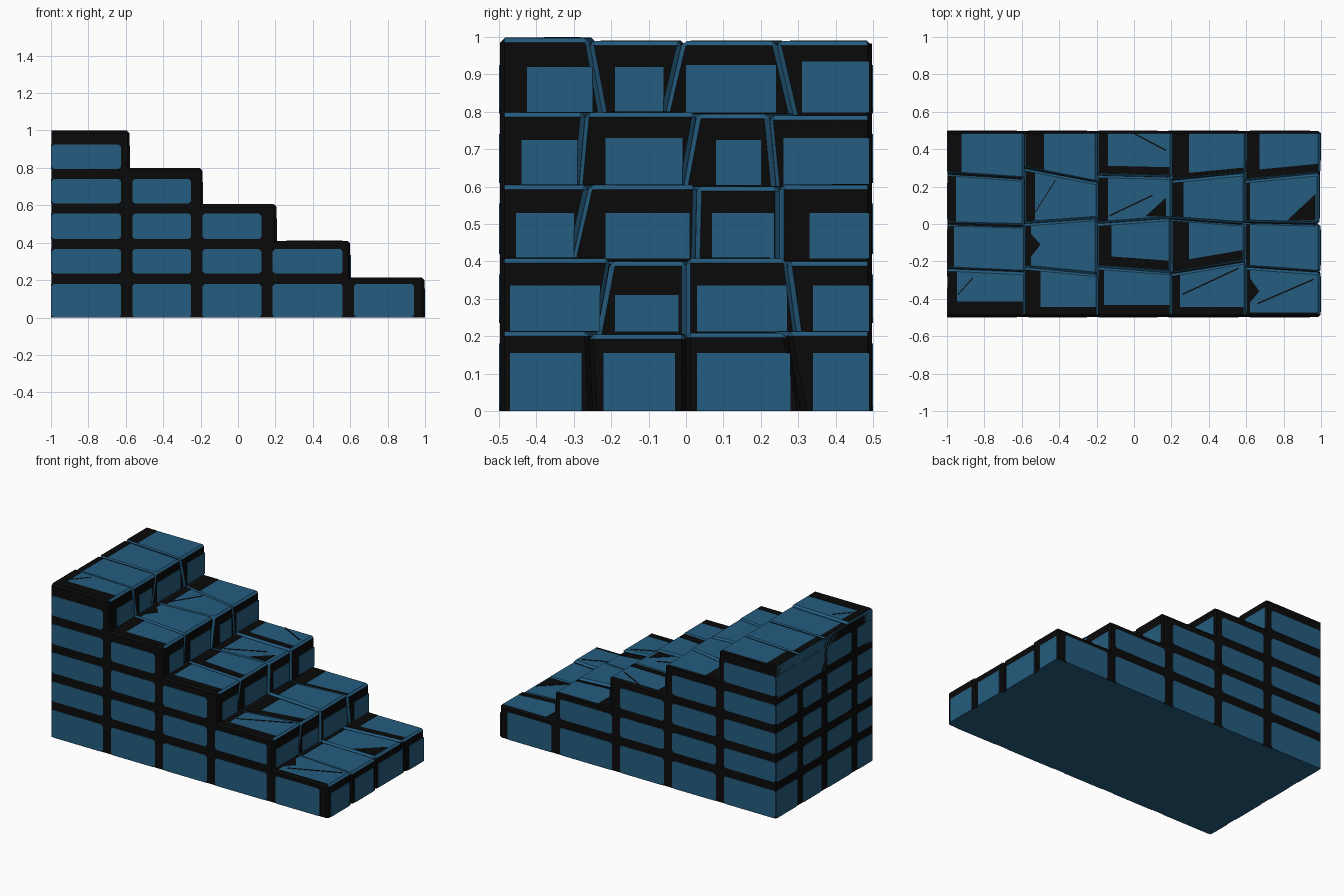
import bpy, bmesh, random
from mathutils import Vector

random.seed(4)
old = bpy.data.objects.get("Cube")
if old:
    bpy.data.objects.remove(old, do_unlink=True)


def material(name, rgb):
    m = bpy.data.materials.new(name)
    m.use_nodes = True
    m.diffuse_color = (*rgb, 1)
    m.node_tree.nodes["Principled BSDF"].inputs["Base Color"].default_value = (*rgb, 1)
    return m


BLUE = material("slate_blue", (0.018, 0.108, 0.212))
DARK = material("mortar_black", (0.003, 0.003, 0.003))


def finish(name, bm, mats):
    bmesh.ops.recalc_face_normals(bm, faces=bm.faces)
    mesh = bpy.data.meshes.new(name)
    bm.to_mesh(mesh)
    bm.free()
    for m in mats:
        mesh.materials.append(m)
    obj = bpy.data.objects.new(name, mesh)
    bpy.context.collection.objects.link(obj)
    return obj


def add_prism(bm, points, offset):
    """Closed prism: a flat polygon swept along an offset."""
    low = [bm.verts.new(p) for p in points]
    high = [bm.verts.new(Vector(p) + Vector(offset)) for p in points]
    bm.faces.new(low)
    bm.faces.new(high)
    for i in range(len(low)):
        j = (i + 1) % len(low)
        bm.faces.new((low[i], low[j], high[j], high[i]))


def plates(name, items, mat):
    bm = bmesh.new()
    for points, offset in items:
        add_prism(bm, points, offset)
    return finish(name, bm, [mat])


def clipped_rect(a0, a1, b0, b1, r=0.012):
    """Rectangle outline with clipped corners."""
    return [(a0 + r, b0), (a1 - r, b0), (a1, b0 + r), (a1, b1 - r),
            (a1 - r, b1), (a0 + r, b1), (a0, b1 - r), (a0, b0 + r)]


def lerp(a, b, t):
    return a + (b - a) * t


SIDE, SKIN = 0.497, 0.003

# Steps, lowest first: nose, height
NOSE = [0.997, 0.6, 0.205, -0.19, -0.58]
TOP = [0.212, 0.408, 0.604, 0.798, 0.997]

# Joints between the four stones of a step: back, nose top, nose bottom
JOINTS = [
    [(-0.23, -0.26, -0.25), (0.01, 0, 0), (0.23, 0.27, 0.31)],
    [(-0.27, -0.2, -0.24), (0.03, 0, 0), (0.23, 0.27, 0.3)],
    [(-0.23, -0.26, -0.31), (0, 0.03, 0.025), (0.26, 0.25, 0.25)],
    [(-0.23, -0.27, -0.29), (0, 0.03, -0.01), (0.3, 0.22, 0.24)],
    [(-0.24, -0.26, -0.22), (0, -0.01, -0.06), (0.27, 0.24, 0.29)],
]

# Riser panels of each step: y from, y to, height of the top edge
RISERS = [
    [(-0.47, -0.28, 0.155), (-0.22, -0.03, 0.155), (0.03, 0.28, 0.155), (0.34, 0.49, 0.155)],
    [(-0.47, -0.23, 0.335), (-0.19, -0.02, 0.31), (0.03, 0.27, 0.335), (0.34, 0.49, 0.335)],
    [(-0.455, -0.3, 0.53), (-0.215, 0.01, 0.53), (0.07, 0.235, 0.53), (0.33, 0.49, 0.53)],
    [(-0.44, -0.29, 0.725), (-0.215, -0.01, 0.73), (0.08, 0.2, 0.725), (0.26, 0.49, 0.73)],
    [(-0.425, -0.25, 0.92), (-0.19, -0.06, 0.92), (0, 0.24, 0.925), (0.31, 0.49, 0.935)],
]

# Mortar on each tread stone: strip at the back, strip along its low-y side
MORTAR = [
    [(0.02, 0.01), (0.02, 0), (0.02, 0), (0.07, 0.04)],
    [(0.04, 0.04), (0.09, 0.05), (0.06, 0), (0.09, 0.02)],
    [(0.03, 0.05), (0.07, 0.05), (0.05, 0), (0.05, 0.04)],
    [(0.08, 0.04), (0.03, 0), (0.05, 0), (0.1, 0)],
    [(0.05, 0.07), (0.035, 0), (0.045, 0), (0.075, 0)],
]

# Solid stair body
profile = [(-SIDE - 0.5, 0), (NOSE[0] - 0.02, 0)]
for i in range(5):
    profile.append((NOSE[i] - 0.02, TOP[i] - 0.015))
    if i < 4:
        profile.append((NOSE[i + 1] - 0.02, TOP[i] - 0.015))
profile.append((-SIDE - 0.5, TOP[4] - 0.015))
bm = bmesh.new()
add_prism(bm, [(x, -SIDE, z) for x, z in profile], (0, 2 * SIDE, 0))
bmesh.ops.recalc_face_normals(bm, faces=bm.faces)
for f in bm.faces:
    f.material_index = 0 if f.normal.z < -0.9 else 1
finish("stair_body", bm, [BLUE, DARK])

riser_panels, tread_mortar = [], []
tread_height = {}

# Wedge-shaped stones of each step
for s in range(5):
    back = -SIDE - 0.5 if s == 4 else NOSE[s + 1] - 0.02
    visible_back = back if s == 4 else back + 0.02
    base = 0 if s == 0 else TOP[s - 1] - 0.02
    edges = [(-SIDE,) * 3] + JOINTS[s] + [(SIDE,) * 3]
    for k in range(4):
        nose = NOSE[s] - random.choice((0, 0.006, 0.012)) * (k > 0)
        top = TOP[s] - random.choice((0, 0.004, 0.008)) * (k > 0)
        tread_height[s, k] = top
        (b0, t0, l0), (b1, t1, l1) = edges[k], edges[k + 1]
        bm = bmesh.new()
        corners = [(back, b0, base), (nose, l0, base), (nose, l1, base), (back, b1, base),
                   (back, b0, top), (nose, t0, top), (nose, t1, top), (back, b1, top)]
        v = [bm.verts.new(c) for c in corners]
        for q in ("0123", "4567", "0154", "1265", "2376", "3047"):
            bm.faces.new([v[int(c)] for c in q])
        bmesh.ops.recalc_face_normals(bm, faces=bm.faces)
        worn = [e for e in bm.edges if max(p.co.z for p in e.verts) > base + 0.01
                and max(p.co.x for p in e.verts) > back + 0.01]
        bmesh.ops.bevel(bm, geom=worn, offset=0.012, segments=1, affect='EDGES')
        bmesh.ops.recalc_face_normals(bm, faces=bm.faces)
        for f in bm.faces:
            n, c = f.normal, f.calc_center_median()
            outer = abs(c.y) > SIDE - 0.011
            riser = n.x > 0.95 or (s == 0 and n.z < 0.3)
            f.material_index = 1 if (outer or riser) and n.z > -0.9 else 0
        finish(f"step_{s + 1}_stone_{k + 1}", bm, [BLUE, DARK])

        # Blue panel on the riser
        y0, y1, high = RISERS[s][k]
        low = 0 if s == 0 else TOP[s - 1]
        riser_panels.append(([(nose, y, z) for y, z in
                              ((y0, low), (y1, low), (y1, high), (y0, high))], (SKIN, 0, 0)))

        # Dark strips on the tread
        wide, side = MORTAR[s][k]
        front = nose - 0.014

        def spot(t, shift=0.0, far=False):
            x = lerp(visible_back, front, t)
            u = (x - back) / (nose - back)
            y = lerp(b1, t1, u) - 0.013 if far else lerp(b0, t0, u) + 0.013 + shift
            return (x, y, top)

        t = wide / (front - visible_back)
        tread_mortar.append(([spot(0), spot(t), spot(t, far=True), spot(0, far=True)],
                             (0, 0, 0.002)))
        if side:
            tread_mortar.append(([spot(t), spot(1), spot(1, side), spot(t, side)],
                                 (0, 0, 0.002)))

# Thin cracks and chipped wedges on the treads: step, stone, outline ends
CRACKS = [(0, 0, 0.66, -0.43, 0.96, -0.3), (1, 0, 0.26, -0.38, 0.56, -0.24),
          (2, 2, -0.13, 0.04, 0.1, 0.15), (2, 3, 0, 0.48, 0.17, 0.39),
          (3, 2, -0.54, 0.04, -0.42, 0.23), (4, 0, -0.94, -0.38, -0.86, -0.29)]
for s, k, xa, ya, xb, yb in CRACKS:
    z = tread_height[s, k]
    tread_mortar.append(([(xa, ya, z), (xb, yb, z), (xb, yb + 0.008, z), (xa, ya + 0.008, z)],
                         (0, 0, 0.0025)))
CHIPS = [(0, 0, 0.62, -0.29, 0.67, -0.36, 0.62, -0.42), (0, 2, 0.82, 0.02, 0.97, 0.02, 0.97, 0.16),
         (3, 1, -0.57, -0.03, -0.5, -0.11, -0.57, -0.2), (2, 2, 0.06, 0.04, 0.17, 0.04, 0.17, 0.14)]
for s, k, *xy in CHIPS:
    z = tread_height[s, k]
    tread_mortar.append(([(x, y, z) for x, y in zip(xy[::2], xy[1::2])], (0, 0, 0.0025)))

plates("riser_panels", riser_panels, BLUE)
plates("tread_mortar", tread_mortar, DARK)

# Regular brick panels on both long sides and the tall end
ROWS = [(0, 0.18), (0.235, 0.365), (0.42, 0.555), (0.61, 0.74), (0.795, 0.925)]
COLUMNS = [(-0.997, -0.625), (-0.565, -0.25), (-0.19, 0.125), (0.185, 0.56), (0.62, 0.94)]
END_COLUMNS = [(-SIDE, -0.34), (-0.28, -0.03), (0.03, 0.22), (0.28, SIDE)]
for name, sign in (("front_bricks", -1), ("back_bricks", 1)):
    plates(name, [([(x, sign * SIDE, z) for x, z in clipped_rect(*col, *row)],
                   (0, sign * SKIN, 0))
                  for r, row in enumerate(ROWS) for col in COLUMNS[:5 - r]], BLUE)
plates("end_bricks", [([(-0.997, y, z) for y, z in clipped_rect(*col, *row)], (-SKIN, 0, 0))
                      for row in ROWS for col in END_COLUMNS], BLUE)
